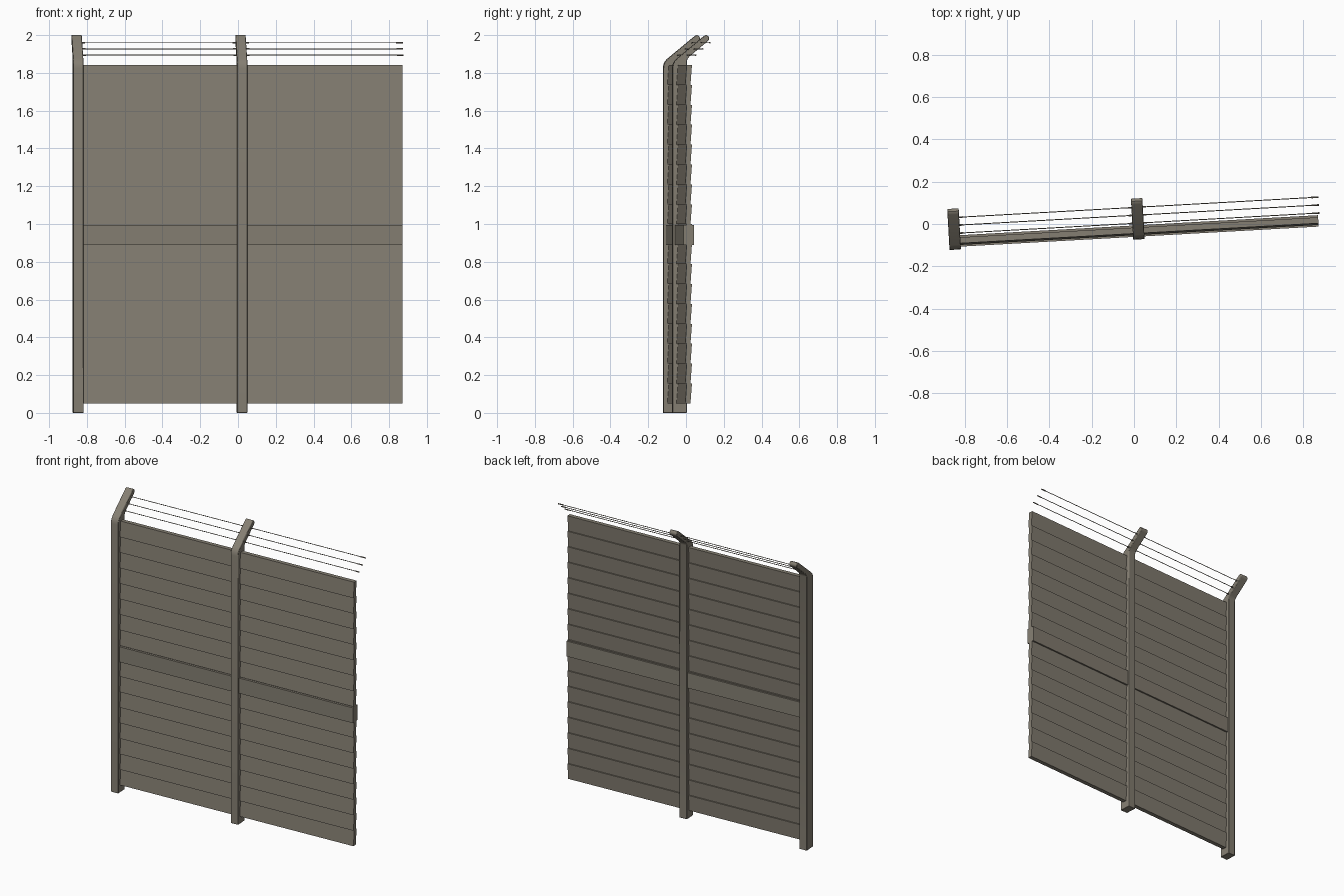
import bpy, bmesh, math
from mathutils import Matrix, Vector

if "Cube" in bpy.data.objects:
    bpy.data.objects.remove(bpy.data.objects["Cube"])

# The whole fence is turned slightly about z
FRAME = Matrix.Translation((0, -0.034, 0)) @ Matrix.Rotation(math.radians(3.2), 4, 'Z')
POSTS = (-0.848, 0.021)
END = 0.872

mat = bpy.data.materials.new("weathered grey brown")
mat.diffuse_color = (0.235, 0.212, 0.17, 1)
mat.use_nodes = True
mat.node_tree.nodes["Principled BSDF"].inputs["Base Color"].default_value = mat.diffuse_color


def finish(name, bm, bevel=0.0, smooth=False):
    bmesh.ops.recalc_face_normals(bm, faces=bm.faces)
    me = bpy.data.meshes.new(name)
    bm.to_mesh(me)
    bm.free()
    ob = bpy.data.objects.new(name, me)
    bpy.context.collection.objects.link(ob)
    ob.matrix_world = FRAME
    me.materials.append(mat)
    if bevel:
        m = ob.modifiers.new("bevel", 'BEVEL')
        m.width = bevel
        m.segments = 2
        m.limit_method = 'ANGLE'
        m.angle_limit = math.radians(60)
    if smooth:
        bpy.ops.object.select_all(action='DESELECT')
        ob.select_set(True)
        bpy.context.view_layer.objects.active = ob
        bpy.ops.object.shade_smooth_by_angle(angle=math.radians(35))
    return ob


def extrude_profile(bm, pts, u0, u1):
    """Sweep a (depth, height) outline along the fence."""
    a = [bm.verts.new((u0, v, z)) for v, z in pts]
    b = [bm.verts.new((u1, v, z)) for v, z in pts]
    bm.faces.new(a)
    bm.faces.new(b[::-1])
    n = len(pts)
    for i in range(n):
        j = (i + 1) % n
        bm.faces.new((a[i], a[j], b[j], b[i]))


def rod(bm, u0, u1, v, z, r):
    """Thin cylinder along the fence."""
    m = Matrix.Translation(((u0 + u1) / 2, v, z)) @ Matrix.Rotation(math.pi / 2, 4, 'Y')
    bmesh.ops.create_cone(bm, cap_ends=True, segments=8, radius1=r, radius2=r,
                          depth=u1 - u0, matrix=m)


# Posts with backward leaning arms
post_outline = [(-0.04, 0), (-0.04, 1.825), (-0.037, 1.845), (-0.029, 1.862),
                (-0.018, 1.874), (0.126, 1.993), (0.133, 1.998), (0.141, 2.0),
                (0.149, 1.995), (0.154, 1.986), (0.153, 1.976), (0.147, 1.968),
                (0.05, 1.887), (0.041, 1.876), (0.036, 1.862), (0.036, 0)]
for i, u in enumerate(POSTS):
    bm = bmesh.new()
    extrude_profile(bm, post_outline, u - 0.027, u + 0.027)
    finish(f"post_{i + 1}", bm, 0.003, True)

# Tilted planks, each leaving a small ledge on the back
N, Z0, Z1 = 17, 0.05, 1.842
h = (Z1 - Z0) / N
bm = bmesh.new()
for k in range(N):
    z = Z0 + k * h
    extrude_profile(bm, [(-0.019, z), (0.009, z), (0.017, z + h), (-0.011, z + h)],
                    POSTS[0], END)
finish("planks", bm)

# Middle rail
bm = bmesh.new()
extrude_profile(bm, [(-0.027, 0.89), (0.027, 0.89), (0.027, 0.994), (-0.027, 0.994)],
                POSTS[0], END)
finish("middle_rail", bm)

# Three wires with thicker pins where they meet the posts
bm = bmesh.new()
for k, (v, z) in enumerate([(0.037, 1.894), (0.075, 1.927), (0.112, 1.96)]):
    rod(bm, POSTS[0], 0.88, v, z, 0.0022)
    rod(bm, POSTS[0], POSTS[0] + 0.043, v, z, 0.0038)
    rod(bm, POSTS[1] - 0.043, POSTS[1] + 0.043, v, z, 0.0038)
    rod(bm, 0.845, 0.88, v, z, 0.0038)
finish("wires", bm, 0, True)
